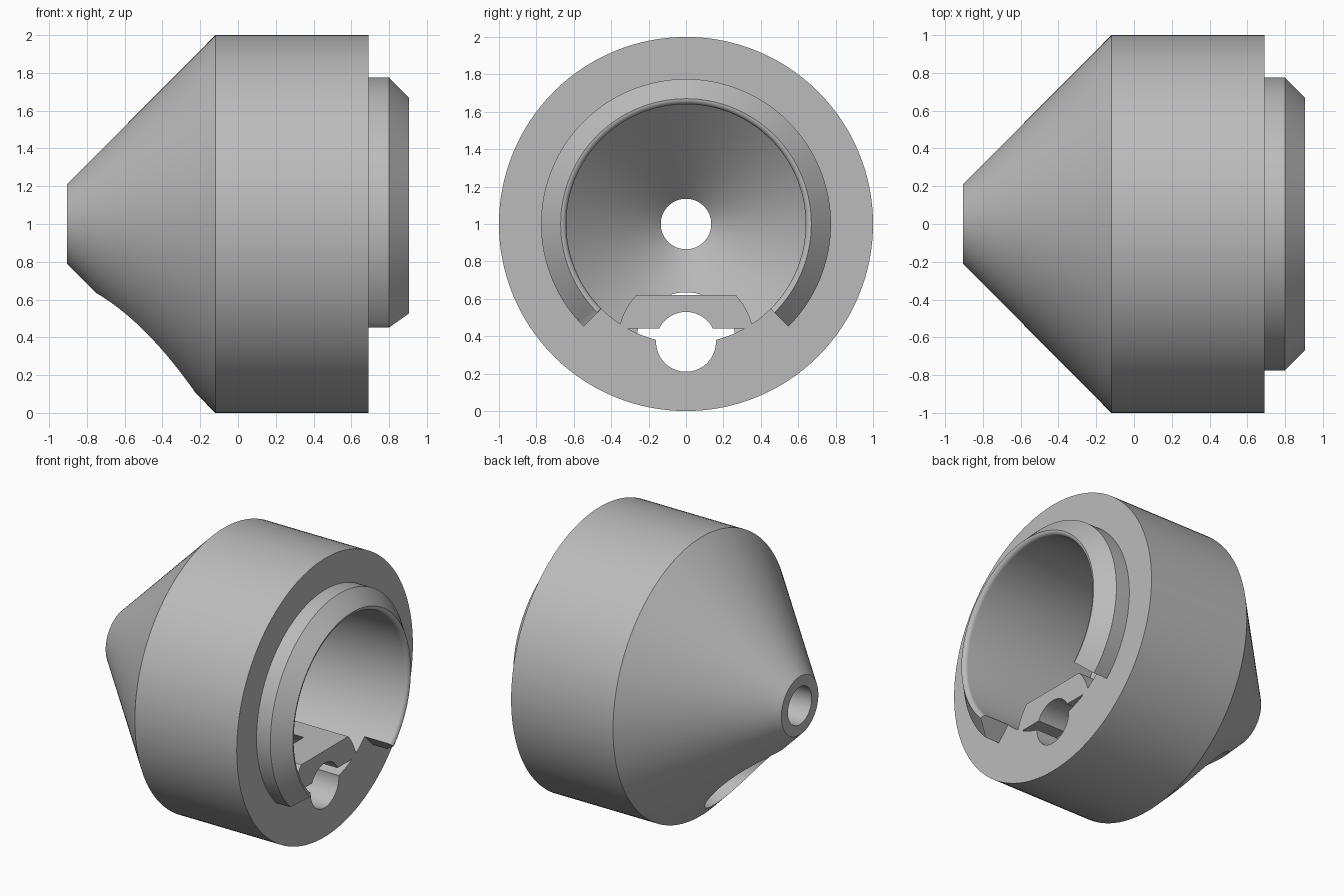
import bpy, bmesh
from math import sin, cos, pi, radians
from mathutils import Vector, Matrix

cube = bpy.data.objects.get("Cube")
if cube:
    bpy.data.objects.remove(cube, do_unlink=True)

GREY = (0.5, 0.5, 0.5, 1.0)
metal = bpy.data.materials.new("plain grey")
metal.use_nodes = True
metal.diffuse_color = GREY
metal.node_tree.nodes["Principled BSDF"].inputs["Base Color"].default_value = GREY

FACE = 0.69        # flat shoulder the lip stands on
HOLE_Z = 0.37      # height of the screw axis


def finish(bm, name):
    bmesh.ops.recalc_face_normals(bm, faces=bm.faces)
    mesh = bpy.data.meshes.new(name)
    bm.to_mesh(mesh)
    bm.free()
    mesh.materials.append(metal)
    obj = bpy.data.objects.new(name, mesh)
    bpy.context.collection.objects.link(obj)
    return obj


def revolve(name, profile, steps=128):
    """Spin a closed (x, radius) outline around the long axis."""
    bm = bmesh.new()
    vs = [bm.verts.new((x, 0, 1 + r)) for x, r in profile]
    es = [bm.edges.new((a, b)) for a, b in zip(vs, vs[1:] + vs[:1])]
    bmesh.ops.spin(bm, geom=vs + es, cent=(0, 0, 1), axis=(1, 0, 0),
                   angle=2 * pi, steps=steps, use_merge=True)
    bmesh.ops.remove_doubles(bm, verts=bm.verts, dist=1e-5)
    return finish(bm, name)


def prism(name, outline, x0, x1):
    """Extrude a (y, z) outline along x."""
    bm = bmesh.new()
    face = bm.faces.new([bm.verts.new((x0, y, z)) for y, z in outline])
    ext = bmesh.ops.extrude_face_region(bm, geom=[face])["geom"]
    bmesh.ops.translate(bm, vec=(x1 - x0, 0, 0),
                        verts=[v for v in ext if isinstance(v, bmesh.types.BMVert)])
    return finish(bm, name)


def circle(r, z, n=64):
    return [(r * cos(2 * pi * i / n), z + r * sin(2 * pi * i / n)) for i in range(n)]


def combine(target, tool, operation):
    mod = target.modifiers.new(tool.name, 'BOOLEAN')
    mod.operation = operation
    mod.solver = 'EXACT'
    mod.object = tool
    bpy.context.view_layer.objects.active = target
    bpy.ops.object.modifier_apply(modifier=mod.name)
    bpy.data.objects.remove(tool, do_unlink=True)


# Hollow conical body with its chamfered lip and rounded bore rim
rim = [(0.875 + 0.03 * cos(a), 0.67 - 0.03 * sin(a))
       for a in (radians(15 * i) for i in range(7))]
outline = [(-0.905, 0.135), (-0.905, 0.21), (-0.12, 1.0), (FACE, 1.0),
           (FACE, 0.775), (0.8, 0.775)] + rim + [(-0.12, 0.64), (-0.625, 0.135)]
body = revolve("conical_housing", outline)

# Open the lower quarter of the lip
combine(body, prism("lip_gap", [(0, 1), (-1.2, -0.2), (1.2, -0.2)], FACE, 1.2), 'DIFFERENCE')

# Flat-topped screw boss along the bottom of the bore
R = 0.365
a0, a1 = 0.193, 0.754
side = [(R * cos(a0 + (a1 - a0) * i / 8), HOLE_Z + R * sin(a0 + (a1 - a0) * i / 8))
        for i in range(9)]
boss = side + [(-y, z) for y, z in reversed(side)]
combine(body, prism("screw_boss", boss, -0.42, FACE), 'UNION')

# Screw hole and the wider head recess running out through the cone
combine(body, prism("head_recess", circle(0.265, HOLE_Z), -1.2, 0.46), 'DIFFERENCE')
combine(body, prism("screw_hole", circle(0.16, HOLE_Z), 0.2, 1.2), 'DIFFERENCE')

bpy.ops.object.select_all(action='DESELECT')
body.select_set(True)
bpy.context.view_layer.objects.active = body
bpy.ops.object.shade_smooth_by_angle(angle=radians(25))
